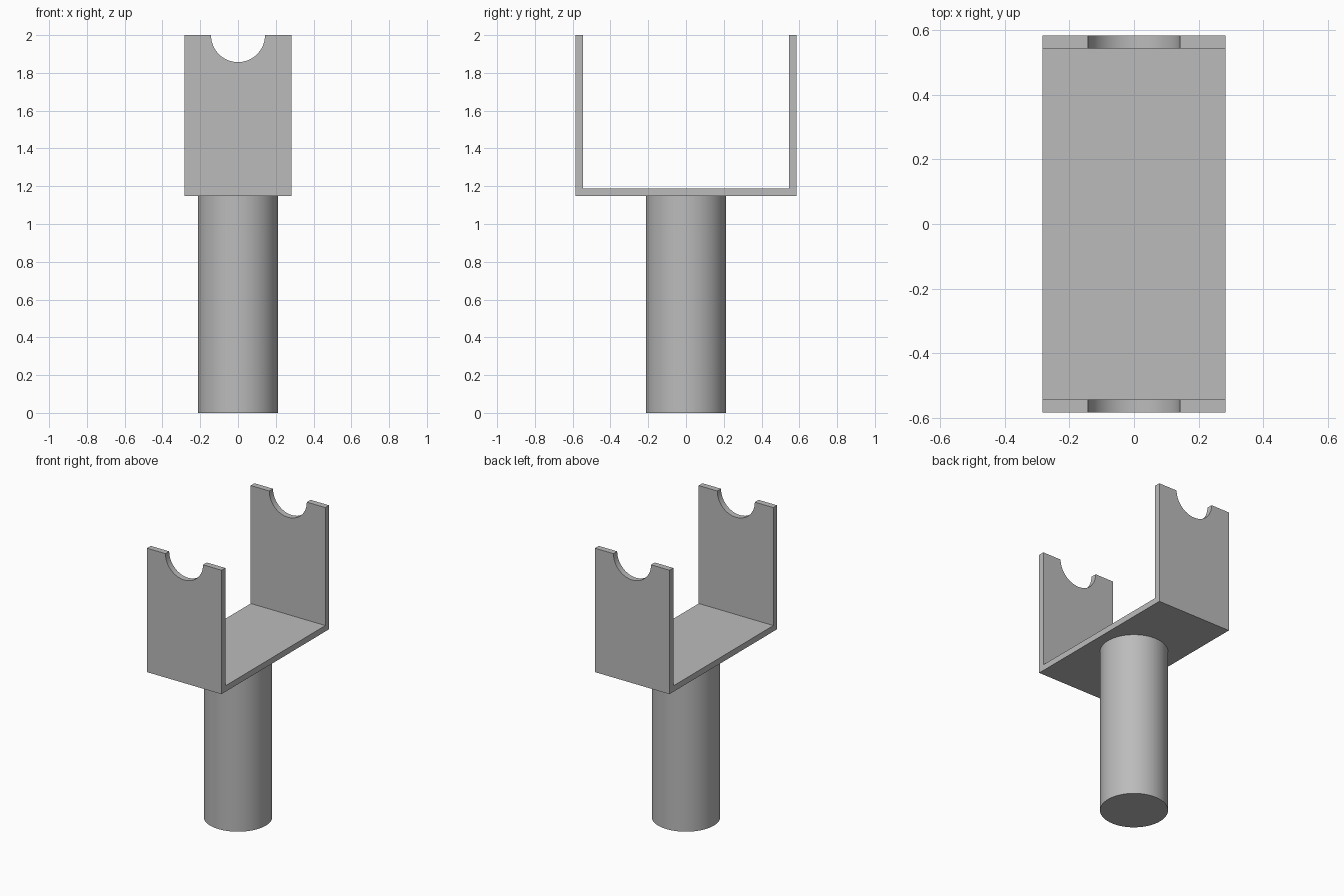
import bpy, bmesh, math
from mathutils import Matrix

HALF_X, HALF_Y = 0.284, 0.585      # bracket half width and half depth
BASE_Z, TOP_Z = 1.147, 2.0         # underside and top of the bracket
WALL = 0.041                       # sheet thickness
POST_R, NOTCH_R = 0.213, 0.143

cube = bpy.data.objects.get("Cube")
if cube:
    bpy.data.objects.remove(cube, do_unlink=True)

# Single grey metal
metal = bpy.data.materials.new("grey metal")
metal.use_nodes = True
grey = (0.5, 0.5, 0.5, 1)
metal.diffuse_color = grey
metal.node_tree.nodes["Principled BSDF"].inputs["Base Color"].default_value = grey


def make_object(name, bm):
    bmesh.ops.recalc_face_normals(bm, faces=bm.faces)
    mesh = bpy.data.meshes.new(name)
    bm.to_mesh(mesh)
    bm.free()
    mesh.materials.append(metal)
    obj = bpy.data.objects.new(name, mesh)
    bpy.context.collection.objects.link(obj)
    return obj


def cylinder(name, radius, depth, matrix):
    bm = bmesh.new()
    bmesh.ops.create_cone(bm, cap_ends=True, segments=64, radius1=radius,
                          radius2=radius, depth=depth, matrix=matrix)
    return make_object(name, bm)


def activate(obj):
    bpy.ops.object.select_all(action="DESELECT")
    obj.select_set(True)
    bpy.context.view_layer.objects.active = obj


# Round post under the bracket
post = cylinder("post", POST_R, BASE_Z, Matrix.Translation((0, 0, BASE_Z / 2)))

# U-shaped bracket: half profile mirrored, then extruded across the width
half = [(HALF_Y, BASE_Z), (HALF_Y, TOP_Z),
        (HALF_Y - WALL, TOP_Z), (HALF_Y - WALL, BASE_Z + WALL)]
profile = half + [(-y, z) for y, z in reversed(half)]
bm = bmesh.new()
face = bm.faces.new([bm.verts.new((-HALF_X, y, z)) for y, z in profile])
extruded = bmesh.ops.extrude_face_region(bm, geom=[face])["geom"]
bmesh.ops.translate(bm, vec=(2 * HALF_X, 0, 0),
                    verts=[g for g in extruded if isinstance(g, bmesh.types.BMVert)])
bracket = make_object("bracket", bm)

# Half-round notches cut through the top of both walls
cutter = cylinder("notch_cutter", NOTCH_R, 3 * HALF_Y,
                  Matrix.Translation((0, 0, TOP_Z)) @ Matrix.Rotation(math.pi / 2, 4, "X"))
cutter.hide_render = True
cut = bracket.modifiers.new("notches", "BOOLEAN")
cut.operation = "DIFFERENCE"
cut.solver = "EXACT"
cut.object = cutter
activate(bracket)
bpy.ops.object.modifier_apply(modifier=cut.name)
bpy.data.objects.remove(cutter, do_unlink=True)

# Smooth curved surfaces, keep edges sharp
for obj in (post, bracket):
    activate(obj)
    bpy.ops.object.shade_smooth_by_angle(angle=math.radians(30))
